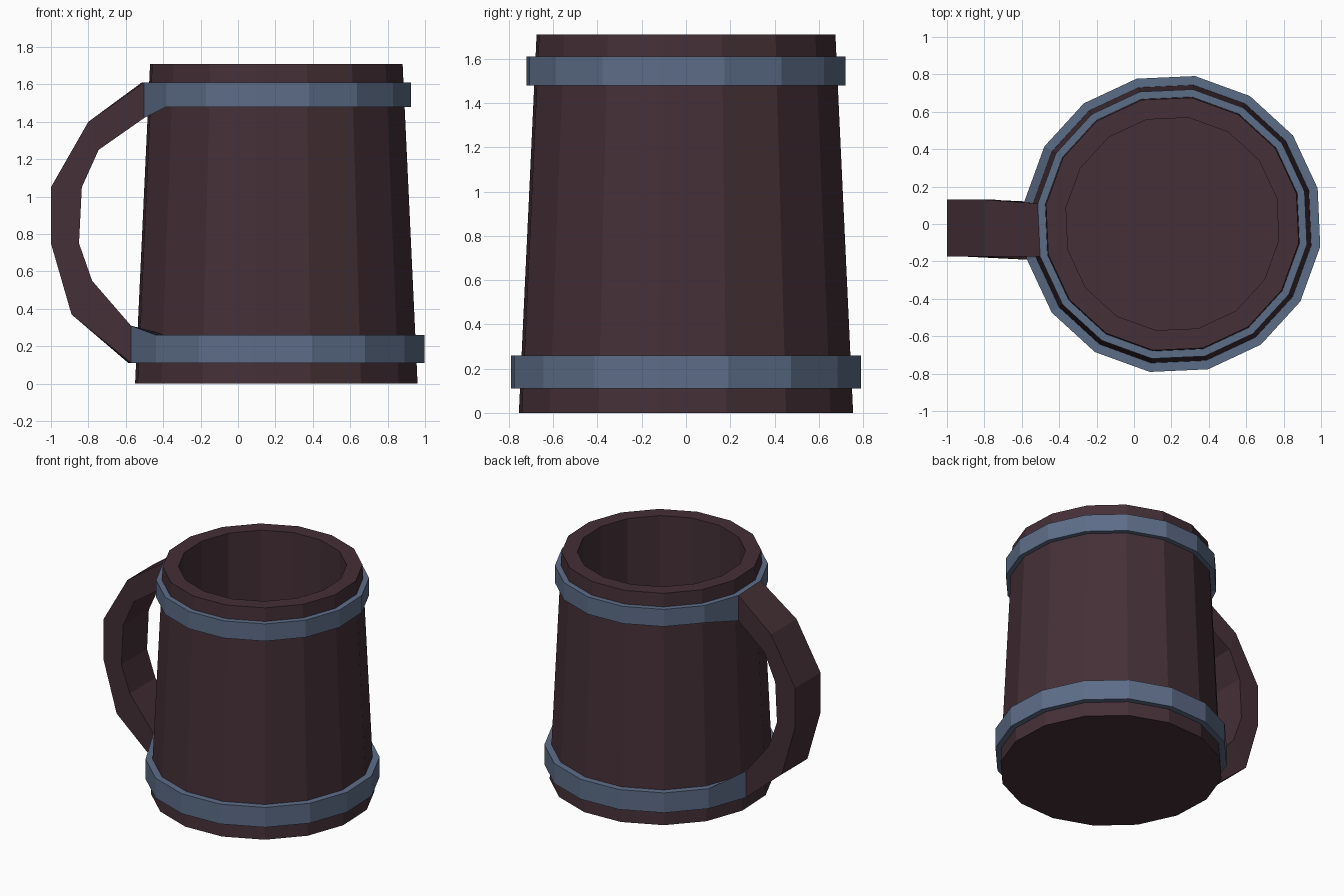
import bpy, bmesh, math

cube = bpy.data.objects.get("Cube")
if cube:
    bpy.data.objects.remove(cube, do_unlink=True)

SIDES = 16
CX = 0.205                     # axis of the mug
TURN = math.radians(13.8)      # rotation of the staves
HANDLE_SIDES = (7, 8)          # corners of the facet carrying the handle


def material(name, rgb):
    m = bpy.data.materials.new(name)
    m.use_nodes = True
    m.diffuse_color = (*rgb, 1)
    bsdf = next(n for n in m.node_tree.nodes if n.type == 'BSDF_PRINCIPLED')
    bsdf.inputs["Base Color"].default_value = (*rgb, 1)
    bsdf.inputs["Roughness"].default_value = 0.8
    return m


wood = material("dark wood", (0.058, 0.029, 0.037))
steel = material("blue steel", (0.108, 0.153, 0.246))


def corner(i, r, z):
    a = TURN + i * math.tau / SIDES
    return (CX + r * math.cos(a), r * math.sin(a), z)


def finish(bm, name, mat):
    bmesh.ops.recalc_face_normals(bm, faces=bm.faces[:])
    mesh = bpy.data.meshes.new(name)
    bm.to_mesh(mesh)
    bm.free()
    mesh.materials.append(mat)
    ob = bpy.data.objects.new(name, mesh)
    bpy.context.collection.objects.link(ob)
    return ob


def bridge(bm, a, b):
    n = len(a)
    for i in range(n):
        j = (i + 1) % n
        bm.faces.new((a[i], a[j], b[j], b[i]))


def lathe(name, profile, mat, closed=False, flare=None):
    """Spin (radius, z) points; flare moves the handle corners of one ring to a new height."""
    bm = bmesh.new()
    rings = [[bm.verts.new(corner(i, r, z)) for i in range(SIDES)] for r, z in profile]
    for a, b in zip(rings, rings[1:]):
        bridge(bm, a, b)
    if closed:
        bridge(bm, rings[-1], rings[0])
    else:
        bm.faces.new(rings[0])
        bm.faces.new(rings[-1])
    if flare:
        ring, z = flare
        for i in HANDLE_SIDES:
            rings[ring][i].co.z = z
    return finish(bm, name, mat)


# Hollow tapered body
lathe("mug_body", [(0.764, 0), (0.683, 1.71), (0.575, 1.71), (0.575, 0.15)], wood)

# Metal hoops, stretched where they meet the handle
lathe("lower_hoop", [(0.73, 0.11), (0.80, 0.11), (0.80, 0.26), (0.73, 0.26)],
      steel, closed=True, flare=(2, 0.31))
lathe("upper_hoop", [(0.67, 1.48), (0.728, 1.48), (0.728, 1.61), (0.67, 1.61)],
      steel, closed=True, flare=(1, 1.42))

# Angular handle lofted between the two hoops: outer x, z, inner x, z
sections = [(-0.80, 1.40, -0.745, 1.25), (-1.0, 1.05, -0.835, 1.05),
            (-1.0, 0.75, -0.85, 0.75), (-0.89, 0.37, -0.78, 0.55)]


def end_section(r, z_out, z_in):
    i, j = HANDLE_SIDES
    return [corner(i, r, z_out), corner(j, r, z_out), corner(j, r, z_in), corner(i, r, z_in)]


BACK, FRONT = 0.13, -0.175
loops = [end_section(0.728, 1.61, 1.42)]
for xo, zo, xi, zi in sections:
    loops.append([(xo, BACK, zo), (xo, FRONT, zo), (xi, FRONT, zi), (xi, BACK, zi)])
loops.append(end_section(0.80, 0.11, 0.31))

bm = bmesh.new()
rings = [[bm.verts.new(p) for p in loop] for loop in loops]
for a, b in zip(rings, rings[1:]):
    bridge(bm, a, b)
bm.faces.new(rings[0])
bm.faces.new(rings[-1])
finish(bm, "handle", wood)
